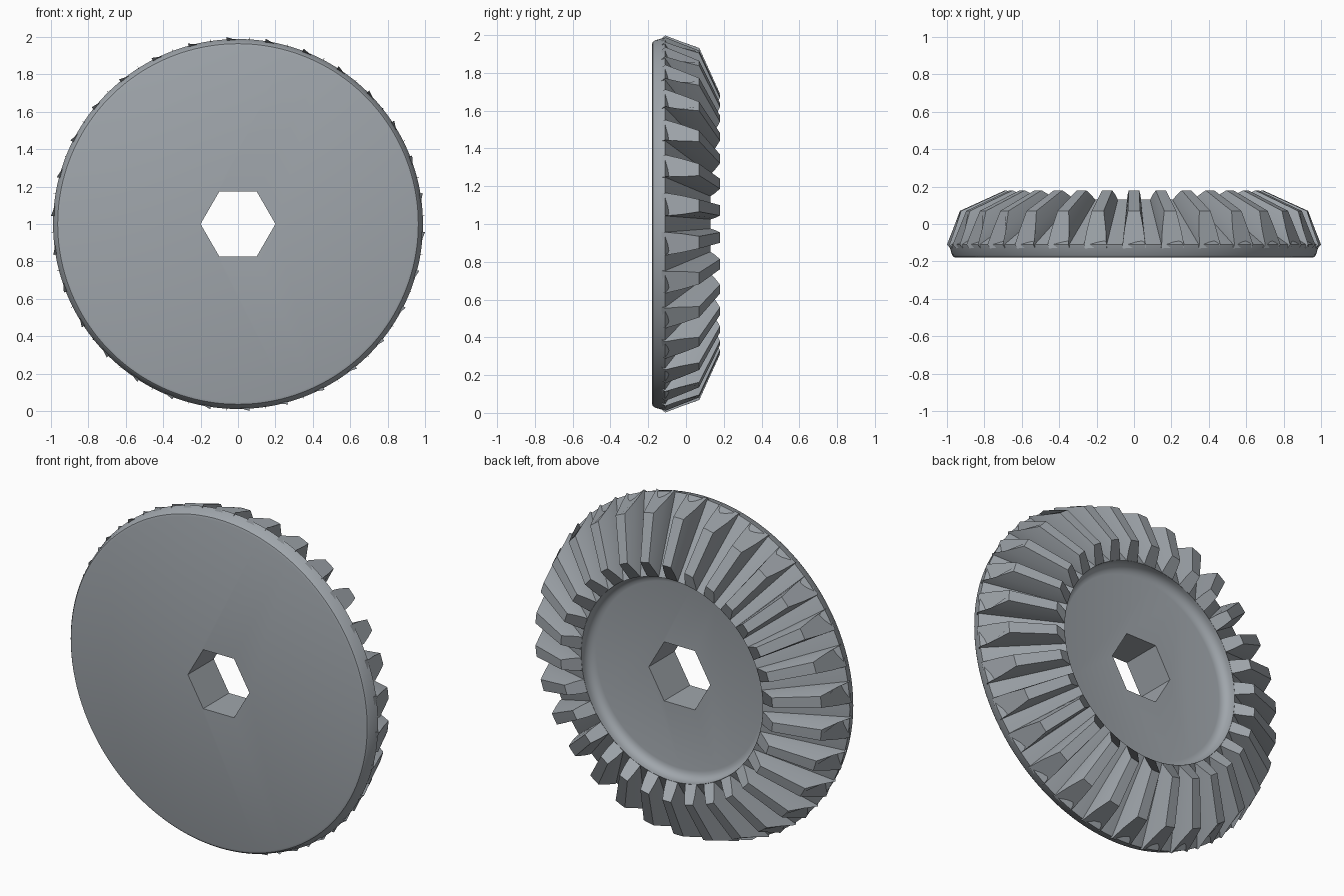
import bpy, bmesh, math

if "Cube" in bpy.data.objects:
    bpy.data.objects.remove(bpy.data.objects["Cube"])

TEETH = 30
SEGMENTS = 180

steel = bpy.data.materials.new("grey_steel")
steel.diffuse_color = (0.35, 0.38, 0.41, 1)
steel.use_nodes = True
steel.node_tree.nodes["Principled BSDF"].inputs["Base Color"].default_value = steel.diffuse_color


def polar(r, y, a):
    """Point at radius r and depth y, angle a measured from the top."""
    return (r * math.sin(a), y, 1 + r * math.cos(a))


def make_object(name, bm):
    bmesh.ops.recalc_face_normals(bm, faces=bm.faces)
    mesh = bpy.data.meshes.new(name)
    bm.to_mesh(mesh)
    bm.free()
    ob = bpy.data.objects.new(name, mesh)
    bpy.context.collection.objects.link(ob)
    mesh.materials.append(steel)
    return ob


def select(ob):
    bpy.ops.object.select_all(action='DESELECT')
    ob.select_set(True)
    bpy.context.view_layer.objects.active = ob


# Gear blank: rounded front rim, root cone, dished back with fillet
profile = [(0.95, -0.18), (0.963, -0.176), (0.972, -0.165), (0.988, -0.11),
           (0.59, 0.13), (0.59, 0.11)]
profile += [(0.54 + 0.05 * math.cos(t), 0.11 - 0.05 * math.sin(t))
            for t in [math.radians(d) for d in (22.5, 45, 67.5, 90)]]
bm = bmesh.new()
rings = [[bm.verts.new(polar(r, y, math.tau * i / SEGMENTS))
          for i in range(SEGMENTS)] for r, y in profile]
for a, b in zip(rings, rings[1:]):
    for i in range(SEGMENTS):
        j = (i + 1) % SEGMENTS
        bm.faces.new((a[i], a[j], b[j], b[i]))
bm.faces.new(rings[0])
bm.faces.new(rings[-1])
blank = make_object("gear_blank", bm)

# Hexagonal shaft hole
bm = bmesh.new()
ends = [[bm.verts.new(polar(0.2, y, math.radians(30 + 60 * i)))
         for i in range(6)] for y in (-0.4, 0.4)]
for i in range(6):
    j = (i + 1) % 6
    bm.faces.new((ends[0][i], ends[0][j], ends[1][j], ends[1][i]))
for e in ends:
    bm.faces.new(e)
cutter = make_object("hole_cutter", bm)
cutter.hide_render = True
select(blank)
mod = blank.modifiers.new("shaft_hole", 'BOOLEAN')
mod.object = cutter
mod.operation = 'DIFFERENCE'
mod.solver = 'EXACT'
bpy.ops.object.modifier_apply(modifier=mod.name)
bpy.data.objects.remove(cutter)

# Tapered teeth: (radius, depth, half angle) up each end, foot sunk in the blank
outer = [(0.965, -0.15, 3.5), (1.0, -0.11, 3.5), (0.967, -0.025, 3.0), (0.932, 0.07, 2.0)]
inner = [(0.62, 0.09, 3.6), (0.592, 0.13, 3.6), (0.64, 0.155, 3.1), (0.69, 0.18, 2.3)]
bm = bmesh.new()
for k in range(TEETH):
    centre = math.tau * k / TEETH

    def section(end):
        half = [(r, y, math.radians(w)) for r, y, w in end]
        loop = [(r, y, -w) for r, y, w in half]
        loop += [(half[-1][0], half[-1][1], 0)]
        loop += [(r, y, w) for r, y, w in reversed(half)]
        return [bm.verts.new(polar(r, y, centre + w)) for r, y, w in loop]

    a, b = section(outer), section(inner)
    n = len(a)
    for i in range(n):
        j = (i + 1) % n
        bm.faces.new((a[i], a[j], b[j], b[i]))
    bm.faces.new(a)
    bm.faces.new(b)
teeth = make_object("gear_teeth", bm)

for ob in (blank, teeth):
    select(ob)
    bpy.ops.object.shade_smooth_by_angle(angle=math.radians(28))
